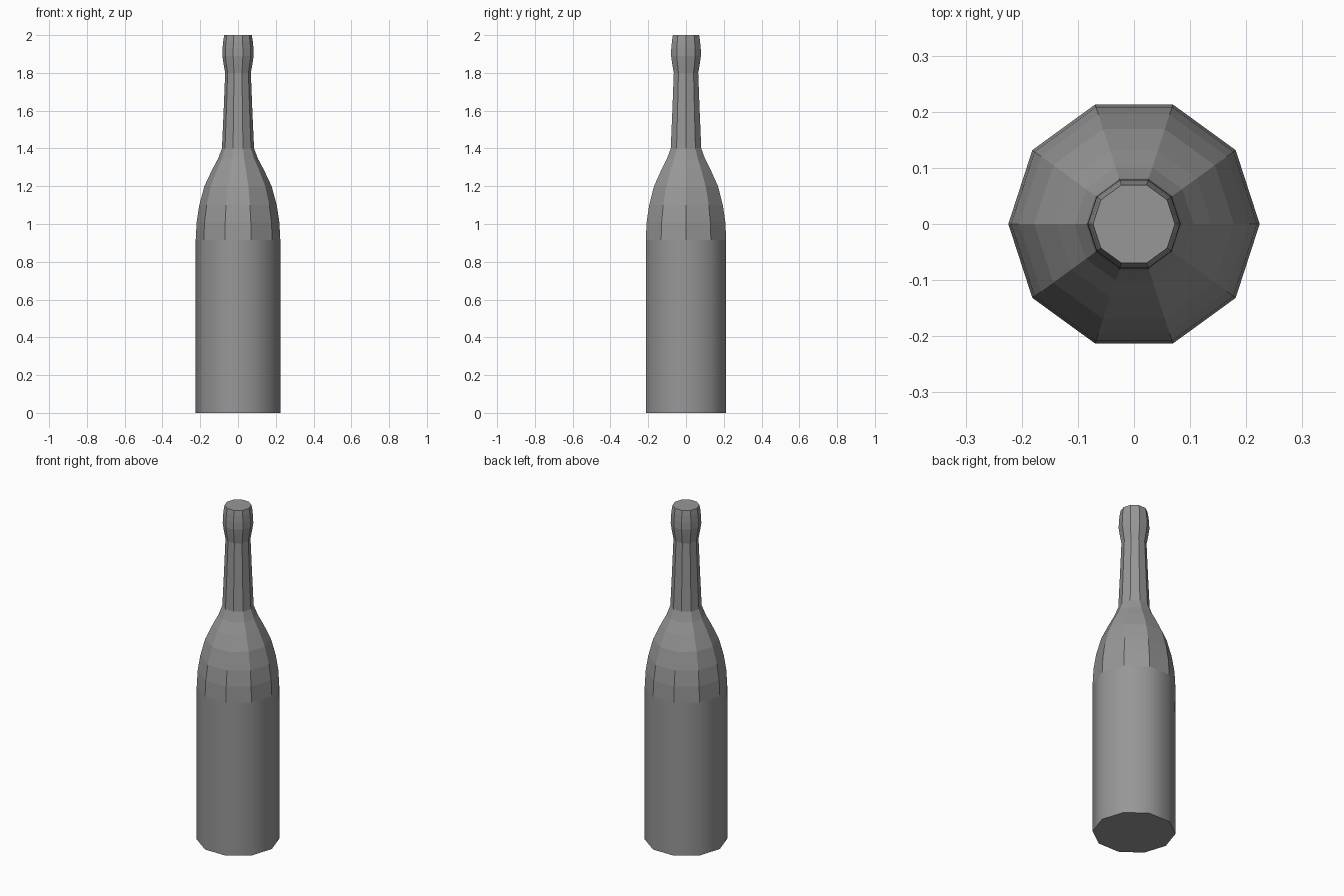
import bpy, bmesh
from math import cos, sin, tau

if "Cube" in bpy.data.objects:
    bpy.data.objects.remove(bpy.data.objects["Cube"])

SIDES = 10
# Silhouette as (radius, height), from base to mouth
PROFILE = [(0.224, 0.0), (0.224, 0.915), (0.219, 1.01), (0.205, 1.1),
           (0.178, 1.2), (0.138, 1.285), (0.106, 1.345), (0.085, 1.4),
           (0.076, 1.6), (0.068, 1.8), (0.077, 1.85), (0.083, 1.89),
           (0.082, 1.93), (0.078, 1.97), (0.073, 2.0)]

bm = bmesh.new()
rings = [[bm.verts.new((r * cos(tau * i / SIDES), r * sin(tau * i / SIDES), z))
          for i in range(SIDES)] for r, z in PROFILE]

# Walls: smooth straight body, faceted shoulder, neck and lip
for level, (low, high) in enumerate(zip(rings, rings[1:])):
    for i in range(SIDES):
        j = (i + 1) % SIDES
        face = bm.faces.new((low[i], low[j], high[j], high[i]))
        face.smooth = level == 0

# Closed base and mouth
bm.faces.new(rings[0][::-1])
bm.faces.new(rings[-1])

mesh = bpy.data.meshes.new("bottle")
bm.to_mesh(mesh)
bm.free()

# Dark grey glass
glass = bpy.data.materials.new("dark_grey")
glass.diffuse_color = (0.31, 0.31, 0.31, 1)
glass.use_nodes = True
glass.node_tree.nodes["Principled BSDF"].inputs["Base Color"].default_value = glass.diffuse_color
mesh.materials.append(glass)

bottle = bpy.data.objects.new("bottle", mesh)
bpy.context.collection.objects.link(bottle)
